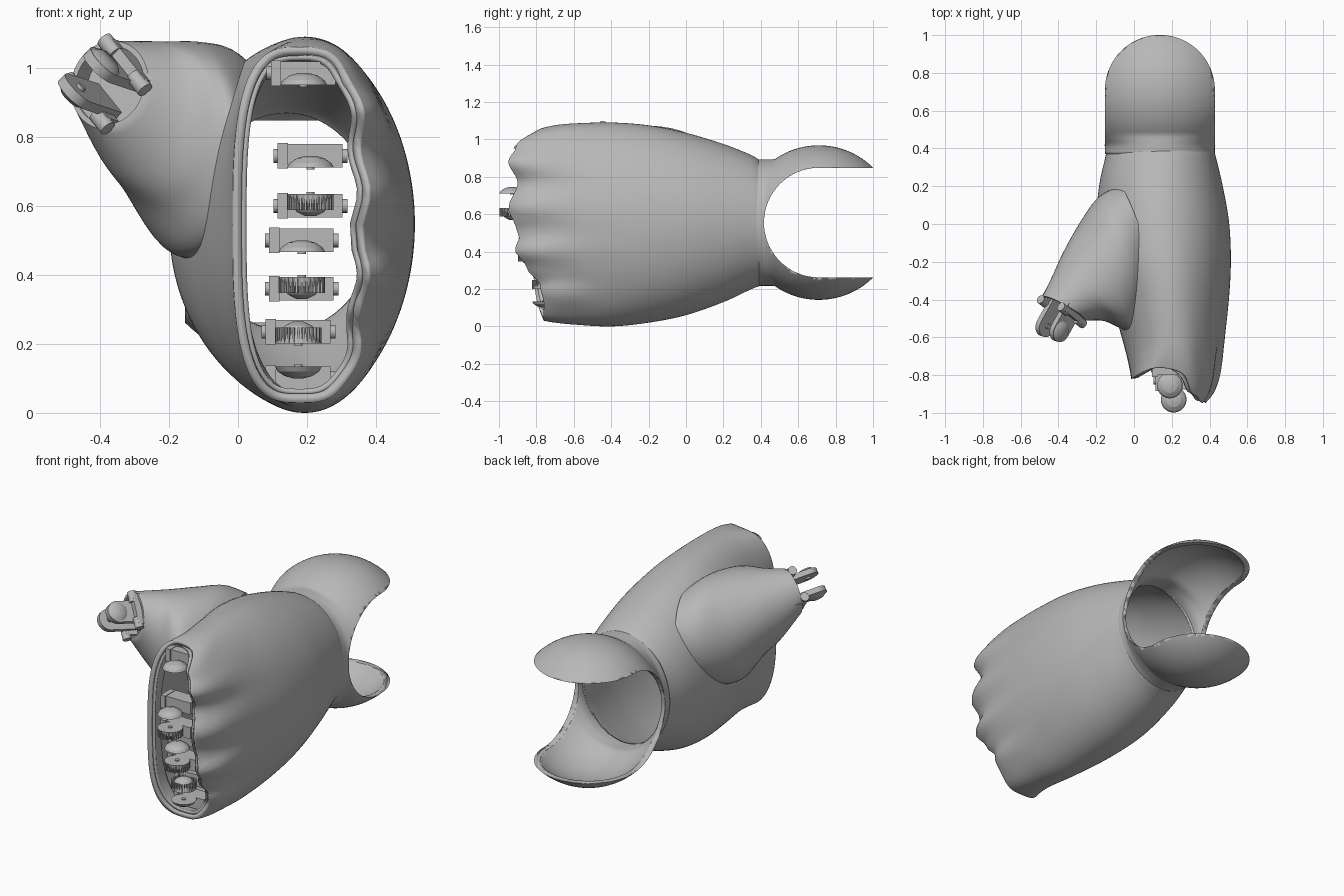
import bpy, bmesh, math
from mathutils import Vector, Matrix

if "Cube" in bpy.data.objects:
    bpy.data.objects.remove(bpy.data.objects["Cube"])

grey = bpy.data.materials.new("plain grey")
grey.use_nodes = True
tone = (0.48, 0.48, 0.48, 1)
grey.diffuse_color = tone
grey.node_tree.nodes["Principled BSDF"].inputs["Base Color"].default_value = tone


def activate(ob):
    bpy.ops.object.select_all(action="DESELECT")
    ob.select_set(True)
    bpy.context.view_layer.objects.active = ob


def finish(bm, name, angle=40):
    """Turn a bmesh into a smooth-shaded grey object."""
    bmesh.ops.recalc_face_normals(bm, faces=bm.faces)
    me = bpy.data.meshes.new(name)
    bm.to_mesh(me)
    bm.free()
    ob = bpy.data.objects.new(name, me)
    bpy.context.collection.objects.link(ob)
    me.materials.append(grey)
    activate(ob)
    bpy.ops.object.shade_smooth_by_angle(angle=math.radians(angle))
    return ob


def loft(rings, name, caps=False):
    bm = bmesh.new()
    loops = [[bm.verts.new(p) for p in r] for r in rings]
    n = len(loops[0])
    for a, b in zip(loops, loops[1:]):
        for i in range(n):
            j = (i + 1) % n
            bm.faces.new((a[i], a[j], b[j], b[i]))
    if caps:
        bm.faces.new(loops[0])
        bm.faces.new(loops[-1])
    return finish(bm, name)


def modify(ob, kind, **settings):
    mod = ob.modifiers.new(kind.lower(), kind)
    for key, value in settings.items():
        setattr(mod, key, value)
    activate(ob)
    bpy.ops.object.modifier_apply(modifier=mod.name)


def cut(ob, cutter):
    modify(ob, "BOOLEAN", operation="DIFFERENCE", solver="EXACT", object=cutter)
    bpy.data.objects.remove(cutter)


def spline(keys, steps):
    """Catmull-Rom sampling through rows of numbers."""
    k = [keys[0]] + keys + [keys[-1]]
    rows = []
    for s in range(len(keys) - 1):
        for i in range(steps):
            u = i / steps
            rows.append([b + (u * (c - a) + u * u * (2 * a - 5 * b + 4 * c - d)
                              + u ** 3 * (3 * b - a - 3 * c + d)) / 2
                         for a, b, c, d in zip(*k[s:s + 4])])
    return rows + [list(keys[-1])]


def smooth(u):
    u = min(1, max(0, u))
    return u * u * (3 - 2 * u)


# Palm: sections of y, x range, z range, squareness
PALM = [(.39, -.145, .425, .215, .89, 2), (.34, -.155, .437, .195, .92, 2),
        (.2, -.185, .47, .13, .975, 2), (0, -.2, .505, .06, 1.035, 2),
        (-.2, -.17, .512, .02, 1.075, 2), (-.4, -.11, .492, 0, 1.09, 2),
        (-.6, -.05, .455, .01, 1.085, 2.2), (-.7, -.025, .415, .02, 1.075, 2.6),
        (-.76, -.015, .37, .03, 1.06, 3.1)]
# How far the knuckle edge reaches forward at each height
KNUCKLES = [(0, 0), (.12, 0), (.22, .02), (.31, .09), (.41, .155), (.48, .13), (.63, .19),
            (.77, .14), (.88, .19), (.96, .15), (1.1, 0)]


def knuckle(z):
    for (a, p), (b, q) in zip(KNUCKLES, KNUCKLES[1:]):
        if a <= z <= b:
            return p + (q - p) * smooth((z - a) / (b - a))
    return 0


def palm_rings(shrink=0.0, n=128):
    rings = []
    for y, x0, x1, z0, z1, e in spline(PALM, 6):
        ring = []
        front = smooth((.1 - y) / .86)
        for i in range(n):
            t = math.tau * i / n
            c, s = math.cos(t), math.sin(t)
            px = math.copysign(abs(c) ** (2 / e), c)
            pz = math.copysign(abs(s) ** (2 / e), s)
            x = (x0 + x1) / 2 + px * ((x1 - x0) / 2 - shrink)
            z = (z0 + z1) / 2 + pz * ((z1 - z0) / 2 - shrink)
            right = smooth((px + .3) / 1.1)
            groove = .012 * math.cos((z - .64) * math.tau / .24) * smooth((-y - .4) / .3)
            reach = right * knuckle(z) + .06 * (1 - right) * (1 - abs(pz) ** 4)
            ring.append((x + groove * right * (1 - pz ** 6), y - front * reach, z))
        rings.append(ring)
    return rings


palm = loft(palm_rings(), "palm_shell")
modify(palm, "SOLIDIFY", thickness=.026, offset=-1)
# Liner forming the stepped lip of the opening
lip = loft([[(x, y + .012, z) for x, y, z in r] for r in palm_rings(.024)[-8:]], "opening_liner")
modify(lip, "SOLIDIFY", thickness=.016, offset=-1)

# Thumb mount: sections of left x, y, right x, y, centre z, half height
THUMB = [(-.485, -.385, -.26, -.51, .95, .13), (-.43, -.27, -.15, -.51, .88, .2),
         (-.375, -.15, -.06, -.55, .835, .245), (-.285, .01, 0, -.57, .768, .312),
         (-.19, .14, .06, -.45, .758, .305), (-.08, .2, .1, -.3, .755, .25)]
out = Vector((-.48, -.86, .16)).normalized()
side = Vector((.87, -.48, 0)).normalized()
up = side.cross(out).normalized()
if up.z < 0:
    up = -up


def thumb_ring(row, scale=1, depth=0, n=64):
    lx, ly, rx, ry, z, h = row
    centre = Vector(((lx + rx) / 2, (ly + ry) / 2, z)) - out * depth
    half = Vector((rx - lx, ry - ly, 0)) / 2
    return [centre + (half * math.cos(math.tau * i / n) + up * h * math.sin(math.tau * i / n)) * scale
            for i in range(n)]


tip = THUMB[0]
tip_c = Vector(((tip[0] + tip[2]) / 2, (tip[1] + tip[3]) / 2, tip[4]))
thumb = loft([thumb_ring(tip, .84, .06), thumb_ring(tip, .88)]
             + [thumb_ring(r) for r in spline(THUMB, 6)], "thumb_mount", caps=True)
cut(thumb, loft(palm_rings(.015), "palm_core", caps=True))


def frame(origin, x, y, z):
    m = Matrix((x, y, z)).transposed().to_4x4()
    m.translation = origin
    return m


def add_box(bm, m, centre, size):
    bmesh.ops.create_cube(bm, size=1, matrix=m @ Matrix.Translation(centre) @ Matrix.Diagonal((*size, 1)))


def add_cyl(bm, m, centre, r1, r2, depth, axis="Z", seg=40):
    turn = Matrix.Rotation(math.pi / 2, 4, axis) if axis != "Z" else Matrix()
    bmesh.ops.create_cone(bm, cap_ends=True, segments=seg, radius1=r1, radius2=r2, depth=depth,
                          matrix=m @ Matrix.Translation(centre) @ turn)


# Thumb hinge: two rounded prongs with base blocks, turned on the mount axis
flat = (side * .7 + up * .7).normalized()
across = out.cross(flat).normalized()
for k, name in ((-1, "thumb_prong_outer"), (1, "thumb_prong_inner")):
    bm = bmesh.new()
    m = frame(tip_c + flat * .055 * k, across, out, flat)
    add_box(bm, m, (0, .025, 0), (.12, .19, .03))
    add_cyl(bm, m, (0, .12, 0), .06, .06, .03)
    add_cyl(bm, m, (0, .12, .021 * k), *((.056, .035) if k > 0 else (.035, .056)), .016)
    add_cyl(bm, m, (0, .12, -.018 * k), .015, .015, .012, seg=16)
    add_box(bm, m, (0, -.005, .025 * k), (.17, .07, .045))
    for s in (-1, 1):
        add_cyl(bm, m, (.075 * s, .02, .025 * k), .024, .024, .06, "Y", 16)
    finish(bm, name)

# Finger hinges: x centre, disc y, z, dome direction, toothed
HINGES = [("index_upper", .19, -.855, .985, 1, 0), ("middle_upper", .21, -.93, .745, 1, 0),
          ("middle_lower", .21, -.93, .6, -1, 1), ("ring_upper", .185, -.83, .5, 1, 0),
          ("ring_lower", .185, -.83, .36, -1, 1), ("little_upper", .175, -.755, .235, 1, 1),
          ("little_lower", .175, -.755, .1, -1, 0)]
for name, x, y, z, k, toothed in HINGES:
    bm = bmesh.new()
    m = Matrix.Translation((x, y, z))
    # Block with end tabs
    add_box(bm, m, (0, .1, 0), (.185, .09, .068))
    add_box(bm, m, (-.08, .09, 0), (.03, .09, .074))
    for s in (-1, 1):
        add_cyl(bm, m, (s * .097, .1, 0), .02, .02, .02, "Y", 16)
    # Domed disc built from the flat face inward
    base, h = -.034 * k, (.064 if toothed else .034)
    for lo, hi, r1, r2 in ((0, .4, .068, .06), (.4, .8, .06, .04), (.8, 1, .04, .015)):
        radii = (r1, r2) if k > 0 else (r2, r1)
        add_cyl(bm, m, (0, 0, base + k * h * (lo + hi) / 2), *radii, h * (hi - lo))
    add_cyl(bm, m, (0, 0, base - k * .003), .012, .012, .006, seg=16)
    if toothed:
        for i in range(28):
            spin = m @ Matrix.Rotation(math.tau * i / 28, 4, "Z")
            add_box(bm, spin, (.061, 0, base + k * .024), (.013, .006, .044))
    finish(bm, name + "_hinge", 30)

# Wrist yoke: tube swelling into a ball, opened by a rounded slot
CX, CY, CZ, BALL, SLOT, HALF = .137, .71, .555, .413, .293, .291
rings = []
for i in range(49):
    y = .37 + (1.005 - .37) * i / 48
    a = b = math.sqrt(BALL ** 2 - (y - CY) ** 2)
    if y < CY:
        b = max(b, .338)
        a = min(BALL, HALF / math.sqrt(1 - max(0, SLOT ** 2 - (y - CY) ** 2) / b ** 2))
    rings.append([(CX + a * math.cos(math.tau * j / 96), y, CZ + b * math.sin(math.tau * j / 96))
                  for j in range(96)])
yoke = loft(rings, "wrist_yoke")
modify(yoke, "SOLIDIFY", thickness=.022, offset=-1)
arc = [(CY - SLOT * math.sin(math.pi * i / 32), CZ + SLOT * math.cos(math.pi * i / 32)) for i in range(33)]
slot = [(1.3, CZ + SLOT)] + arc + [(1.3, CZ - SLOT)]
cut(yoke, loft([[(x, y, z) for y, z in slot] for x in (-1, 1)], "slot_cutter", caps=True))
